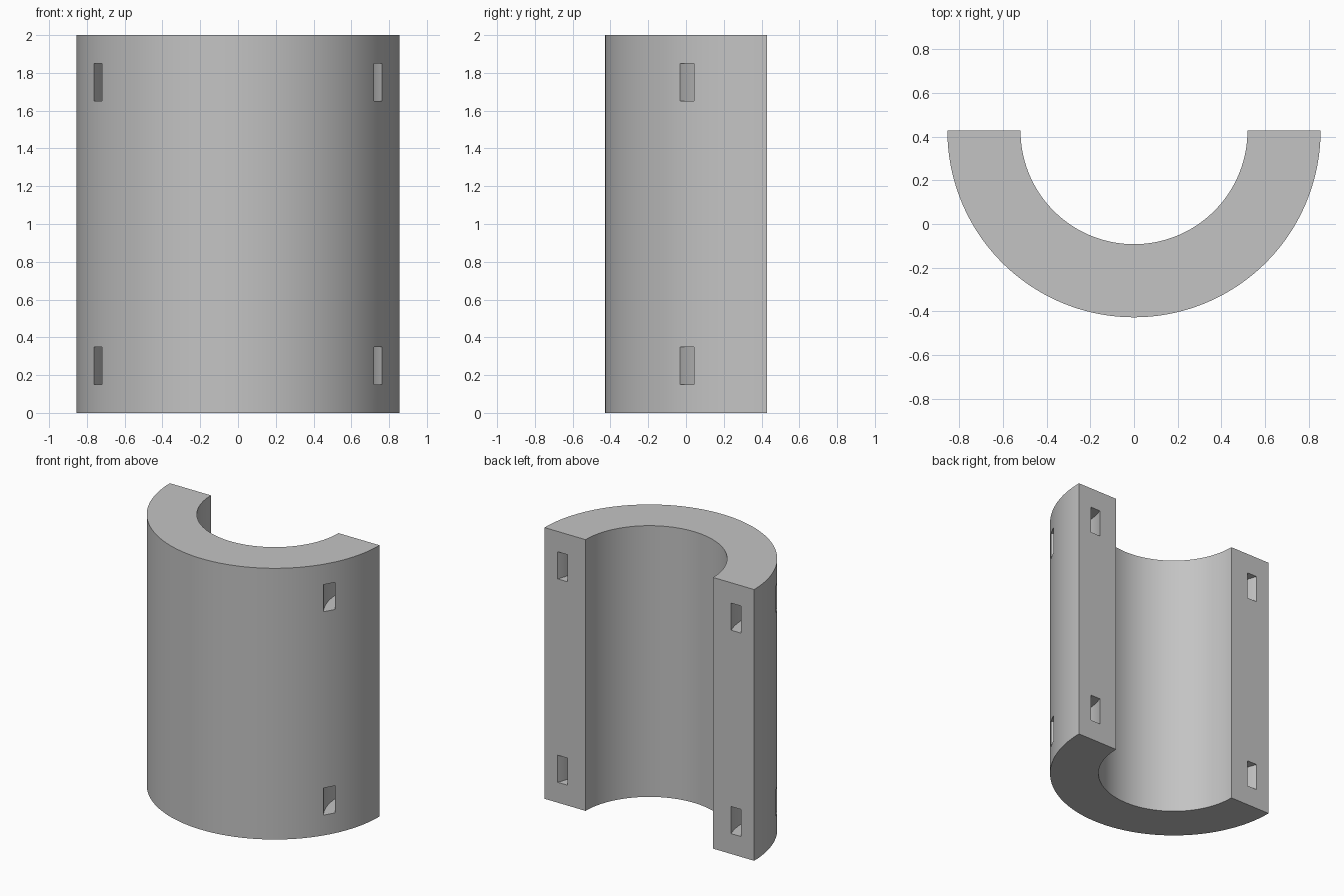
import bpy, bmesh
from math import pi, cos, sin, radians

cube = bpy.data.objects.get("Cube")
if cube:
    bpy.data.objects.remove(cube, do_unlink=True)

HEIGHT = 2.0
OUTER, INNER = 0.855, 0.52
BACK = OUTER / 2          # flat split plane, also the bore axis

grey = bpy.data.materials.new("plain grey")
grey.use_nodes = True
grey.diffuse_color = (0.55, 0.55, 0.55, 1)
grey.node_tree.nodes["Principled BSDF"].inputs["Base Color"].default_value = grey.diffuse_color


def arc(cx, cy, r, start, end, n):
    return [(cx + r * cos(start + (end - start) * i / n),
             cy + r * sin(start + (end - start) * i / n)) for i in range(n + 1)]


def ring_sector(name, cx, cy, r_out, r_in, start, end, n, z0, z1):
    """Extruded part of a ring with a rectangular section."""
    bm = bmesh.new()
    rows = []
    for p, q in zip(arc(cx, cy, r_out, start, end, n), arc(cx, cy, r_in, start, end, n)):
        rows.append([bm.verts.new((*p, z0)), bm.verts.new((*q, z0)),
                     bm.verts.new((*q, z1)), bm.verts.new((*p, z1))])
    for a, b in zip(rows, rows[1:]):
        for k in range(4):
            m = (k + 1) % 4
            bm.faces.new((a[k], a[m], b[m], b[k]))
    bm.faces.new(rows[0])
    bm.faces.new(rows[-1])
    bmesh.ops.recalc_face_normals(bm, faces=bm.faces)
    mesh = bpy.data.meshes.new(name)
    bm.to_mesh(mesh)
    bm.free()
    mesh.materials.append(grey)
    obj = bpy.data.objects.new(name, mesh)
    bpy.context.collection.objects.link(obj)
    return obj


# Half tube
shell = ring_sector("half_tube", 0, BACK, OUTER, INNER, pi, 2 * pi, 96, 0, HEIGHT)

# Curved strap channels from the flat edges to the outer wall
for side in (-1, 1):
    middle = pi if side > 0 else 0
    for level, z in (("lower", 0.25), ("upper", 1.75)):
        cutter = ring_sector(f"{level}_channel_cutter", side * 1.144, 0.249, 0.509, 0.434,
                             middle - radians(70), middle + radians(70), 40, z - 0.1, z + 0.1)
        cutter.hide_render = True
        cutter.hide_set(True)
        cut = shell.modifiers.new(f"{level}_channel", 'BOOLEAN')
        cut.operation = 'DIFFERENCE'
        cut.solver = 'EXACT'
        cut.object = cutter

# Apply the cuts and shade
bpy.context.view_layer.update()
graph = bpy.context.evaluated_depsgraph_get()
result = bpy.data.meshes.new_from_object(shell.evaluated_get(graph))
shell.modifiers.clear()
shell.data = result
for obj in [o for o in bpy.data.objects if "channel_cutter" in o.name]:
    bpy.data.objects.remove(obj, do_unlink=True)
bpy.context.view_layer.objects.active = shell
shell.select_set(True)
bpy.ops.object.shade_smooth_by_angle(angle=radians(30))
